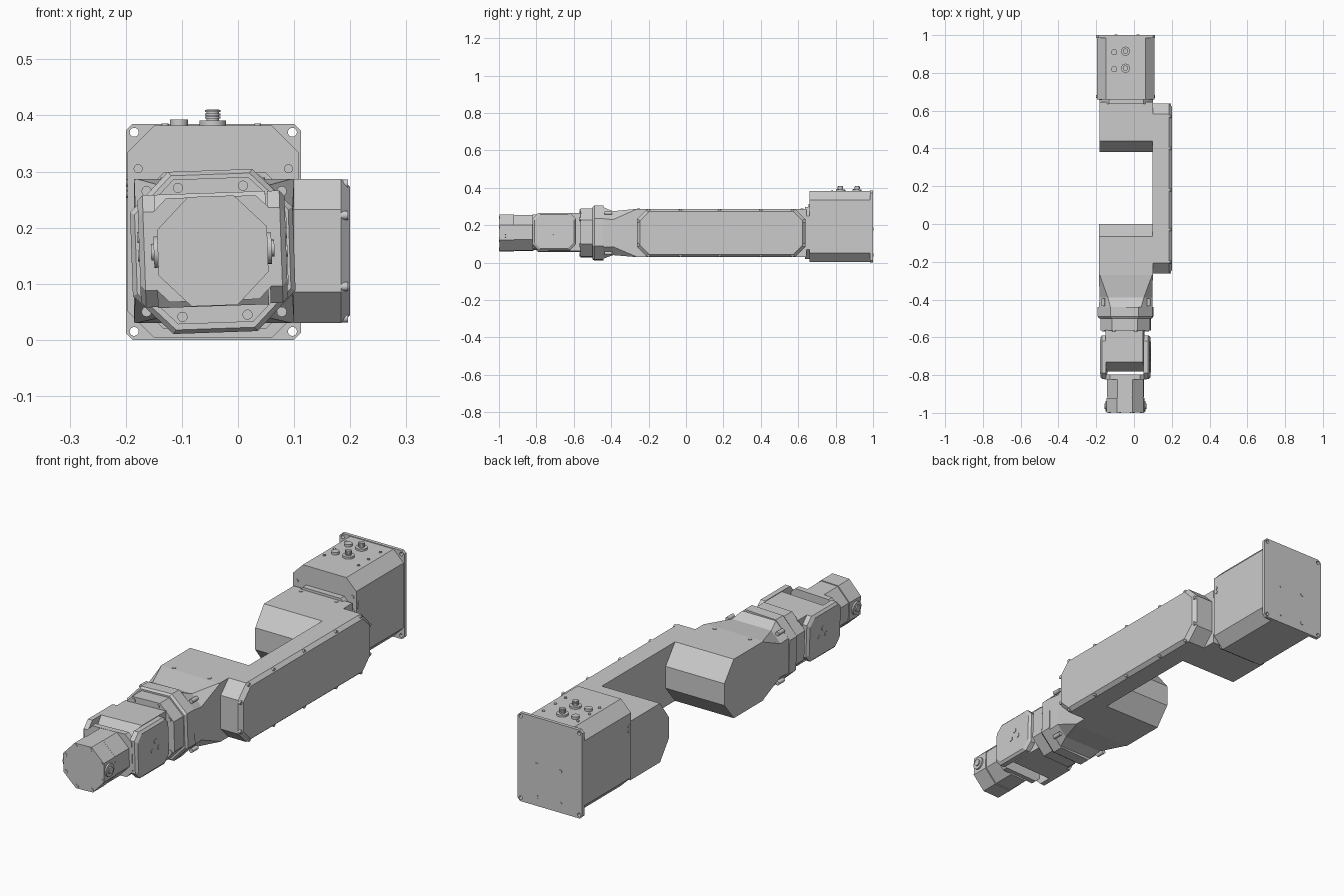
import bpy, bmesh, math
from mathutils import Vector, Matrix

if "Cube" in bpy.data.objects:
    bpy.data.objects.remove(bpy.data.objects["Cube"])

# forearm parts are rolled slightly about the wrist axis
CEN = Vector((-0.045, 0, 0.158))
ROLL = Matrix.Translation(CEN) @ Matrix.Rotation(math.radians(-2), 4, 'Y') @ Matrix.Translation(-CEN)


def finish(name, bm, roll=False):
    bmesh.ops.recalc_face_normals(bm, faces=bm.faces)
    if roll:
        bm.transform(ROLL)
    me = bpy.data.meshes.new(name)
    bm.to_mesh(me)
    bm.free()
    ob = bpy.data.objects.new(name, me)
    bpy.context.collection.objects.link(ob)
    return ob


def skin(name, rings, roll=False):
    """Join matching rings of points into a closed solid."""
    bm = bmesh.new()
    vs = [[bm.verts.new(p) for p in ring] for ring in rings]
    n = len(vs[0])
    for a, b in zip(vs, vs[1:]):
        for i in range(n):
            j = (i + 1) % n
            bm.faces.new((a[i], a[j], b[j], b[i]))
    bm.faces.new(vs[0])
    bm.faces.new(vs[-1])
    return finish(name, bm, roll)


def octagon(a0, a1, b0, b1, c):
    return [(a0 + c, b0), (a1 - c, b0), (a1, b0 + c), (a1, b1 - c),
            (a1 - c, b1), (a0 + c, b1), (a0, b1 - c), (a0, b0 + c)]


def along_y(name, *sections, roll=False):
    """Loft chamfered rectangles; section = (y, x0, x1, z0, z1, chamfer)."""
    return skin(name, [[(x, s[0], z) for x, z in octagon(*s[1:])] for s in sections], roll)


def along_x(name, *sections, roll=False):
    """Loft outlines of (y, z) points; section = (x, outline)."""
    return skin(name, [[(x, y, z) for y, z in o] for x, o in sections], roll)


def discs(name, points, axis, r, depth, seg=16, roll=False):
    """Cylinders centred on the points, pointing along an axis."""
    rot = Vector((0, 0, 1)).rotation_difference(Vector(axis)).to_matrix().to_4x4()
    bm = bmesh.new()
    for p in points:
        bmesh.ops.create_cone(bm, cap_ends=True, segments=seg, radius1=r, radius2=r,
                              depth=depth, matrix=Matrix.Translation(p) @ rot)
    ob = finish(name, bm, roll)
    bpy.context.view_layer.objects.active = ob
    ob.select_set(True)
    bpy.ops.object.shade_smooth_by_angle(angle=math.radians(35))
    ob.select_set(False)
    return ob


X, Y, Z = (1, 0, 0), (0, 1, 0), (0, 0, 1)

# base: mounting plate with corner holes, chamfered body, neck
plate = along_y("mounting_plate", (0.985, -0.2, 0.112, 0, 0.385, 0.012), (1.0, -0.2, 0.112, 0, 0.385, 0.012))
cutter = discs("hole_cutter", [(x, 0.99, z) for x in (-0.185, 0.097) for z in (0.015, 0.37)], Y, 0.008, 0.1)
cutter.hide_render = True
cutter.hide_set(True)
mod = plate.modifiers.new("holes", 'BOOLEAN')
mod.object = cutter
mod.solver = 'EXACT'
along_y("base_body", (0.66, -0.197, 0.108, 0.003, 0.382, 0.048), (0.986, -0.197, 0.108, 0.003, 0.382, 0.048))
along_y("base_neck", (0.635, -0.183, 0.1, 0.02, 0.298, 0.05), (0.662, -0.183, 0.1, 0.02, 0.298, 0.05))
discs("plate_screws", [(x, 1.0, z) for x in (-0.095, 0.02) for z in (0.04, 0.18)], Y, 0.008, 0.004)
discs("base_front_screws", [(x, 0.66, 0.305) for x in (-0.178, 0.09)], Y, 0.008, 0.008)
for sx, x in (("left", -0.197), ("right", 0.108)):
    discs(f"base_{sx}_screws", [(x, 0.675, z) for z in (0.26, 0.28)], X, 0.007, 0.006)

# connectors on the base
for i, y in enumerate((0.825, 0.915)):
    discs(f"large_connector_collar_{i}", [(-0.045, y, 0.386)], Z, 0.024, 0.01)
    discs(f"large_connector_stem_{i}", [(-0.045, y, 0.396)], Z, 0.011, 0.03)
    discs(f"large_connector_ribs_{i}", [(-0.045, y, 0.396 + 0.006 * k) for k in range(3)], Z, 0.014, 0.0035)
    discs(f"small_connector_{i}", [(-0.105, y - 0.005, 0.386)], Z, 0.016, 0.014)
discs("top_dowels", [(x, y, 0.383) for x in (0.035, -0.13) for y in (0.78, 0.85, 0.93)], Z, 0.006, 0.006)

# shoulder joint with chamfered front end
shoulder = [(0.645, 0.03), (0.645, 0.287), (0.44, 0.287), (0.38, 0.205), (0.38, 0.11), (0.44, 0.03)]
along_x("shoulder_housing", (-0.183, shoulder), (0.1, shoulder))
discs("shoulder_screws", [(x, 0.62, 0.287) for x in (-0.13, 0.04)], Z, 0.008, 0.005)

# upper arm: long plate with a bevelled outer cover
outer = octagon(-0.262, 0.638, 0.03, 0.287, 0.055)
along_x("upper_arm", (0.098, outer), (0.184, outer), (0.2, octagon(-0.247, 0.623, 0.044, 0.273, 0.05)))
discs("arm_cover_screws", [(0.19, y, z) for y in (-0.2, -0.03, 0.18, 0.4, 0.57) for z in (0.039, 0.278)],
      X, 0.008, 0.012)
discs("arm_end_screws", [(0.19, y, z) for y in (-0.255, 0.63) for z in (0.095, 0.222)], X, 0.008, 0.012)

# elbow joint and its taper to the forearm
elbow = [(0, 0.11), (0, 0.205), (-0.065, 0.287), (-0.27, 0.287), (-0.27, 0.03), (-0.065, 0.03)]
along_x("elbow_housing", (-0.185, elbow), (0.1, elbow))
along_y("elbow_taper", (-0.27, -0.185, 0.1, 0.03, 0.287, 0.004), (-0.39, -0.183, 0.097, 0.04, 0.275, 0.045),
        (-0.44, -0.185, 0.098, 0.022, 0.295, 0.06))
discs("elbow_top_screws", [(x, -0.255, 0.287) for x in (-0.13, 0.04)], Z, 0.008, 0.005)
discs("elbow_corner_screws", [(x, -0.415, z) for x in (-0.163, 0.078) for z in (0.05, 0.265)], Y, 0.009, 0.04)

# forearm collars
along_y("forearm_ring", (-0.44, -0.19, 0.1, 0.013, 0.302, 0.07), (-0.49, -0.19, 0.1, 0.013, 0.302, 0.07),
        (-0.50, -0.182, 0.092, 0.02, 0.295, 0.067), roll=True)
along_y("forearm_collar", (-0.495, -0.176, 0.088, 0.03, 0.288, 0.065),
        (-0.565, -0.176, 0.088, 0.03, 0.288, 0.065), roll=True)
discs("collar_screws", [(CEN.x + sx * a, -0.565, CEN.z + sz * b) for sx in (-1, 1) for sz in (-1, 1)
                        for a, b in ((0.058, 0.115), (0.113, 0.07))], Y, 0.009, 0.008, roll=True)

# wrist block held between the fork arms
block = [(-0.56, 0.06), (-0.56, 0.262), (-0.73, 0.262), (-0.78, 0.195), (-0.78, 0.125), (-0.73, 0.06)]
along_x("wrist_block", (-0.146, block), (0.052, block), roll=True)

# wrist fork: two mirrored cheeks and a front bridge
cheek = octagon(-0.82, -0.59, 0.062, 0.262, 0.03)
inner = octagon(-0.81, -0.60, 0.072, 0.252, 0.03)
for side, s in (("left", -1), ("right", 1)):
    xs = [CEN.x + s * d for d in (0.1, 0.122, 0.131)]
    along_x(f"fork_{side}_cheek", (xs[0], cheek), (xs[1], cheek), (xs[2], inner), roll=True)
    pts = [(xs[2], -0.69 + 0.025 * math.cos(a), 0.165 + 0.022 * math.sin(a))
           for a in (math.pi / 2, math.pi * 7 / 6, math.pi * 11 / 6)]
    discs(f"fork_{side}_screws", pts, X, 0.01, 0.005, roll=True)
    # round button on the tool flange side
    discs(f"button_{side}_rim", [(CEN.x + s * 0.099, -0.965, 0.16)], X, 0.028, 0.012, 24, roll=True)
    discs(f"button_{side}_cap", [(CEN.x + s * 0.103, -0.965, 0.16)], X, 0.015, 0.014, roll=True)
along_y("fork_bridge", (-0.797, -0.155, 0.065, 0.07, 0.255, 0.03), (-0.822, -0.155, 0.065, 0.07, 0.255, 0.03), roll=True)

# tool end: octagonal wrist and flange with a bolt circle
along_y("wrist_body", (-0.815, -0.141, 0.051, 0.063, 0.254, 0.056), (-0.917, -0.141, 0.051, 0.063, 0.254, 0.056), roll=True)
along_y("wrist_seam", (-0.915, -0.138, 0.048, 0.066, 0.251, 0.055), (-0.922, -0.138, 0.048, 0.066, 0.251, 0.055), roll=True)
along_y("tool_flange", (-0.92, -0.143, 0.053, 0.061, 0.256, 0.057), (-0.998, -0.143, 0.053, 0.061, 0.256, 0.057), roll=True)
bolts = [(CEN.x + 0.094 * math.cos(a), -0.998, CEN.z + 0.094 * math.sin(a))
         for a in (math.pi * (k + 0.5) / 4 for k in range(8))]
discs("flange_bolts", bolts, Y, 0.008, 0.004, roll=True)
